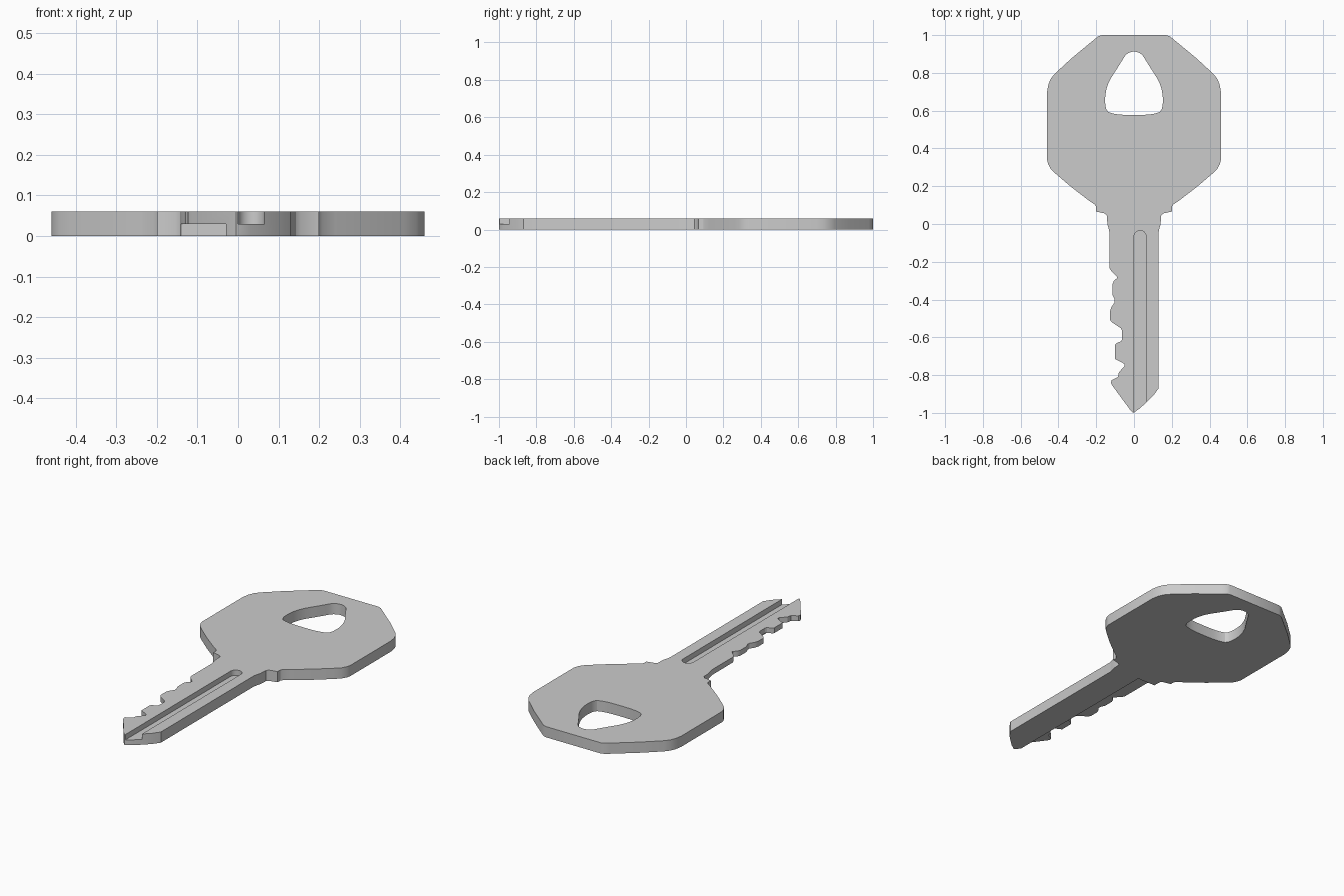
import bpy, bmesh, math

if "Cube" in bpy.data.objects:
    bpy.data.objects.remove(bpy.data.objects["Cube"])

THICK = 0.06


def prism(name, pts, z0, z1):
    """Extrude a closed 2D outline between two heights."""
    bm = bmesh.new()
    face = bm.faces.new([bm.verts.new((x, y, z0)) for x, y in pts])
    ext = bmesh.ops.extrude_face_region(bm, geom=[face])
    for v in ext["geom"]:
        if isinstance(v, bmesh.types.BMVert):
            v.co.z = z1
    bmesh.ops.recalc_face_normals(bm, faces=bm.faces)
    me = bpy.data.meshes.new(name)
    bm.to_mesh(me)
    bm.free()
    ob = bpy.data.objects.new(name, me)
    bpy.context.collection.objects.link(ob)
    return ob


def mirror(pts):
    return [(-x, y) for x, y in reversed(pts)]


def smooth(pts, rounds=2):
    """Corner cutting on a closed outline."""
    for _ in range(rounds):
        out = []
        for (ax, ay), (bx, by) in zip(pts, pts[1:] + pts[:1]):
            out += [(ax * .75 + bx * .25, ay * .75 + by * .25),
                    (ax * .25 + bx * .75, ay * .25 + by * .75)]
        pts = out
    return pts


# Head and shoulder, right half from top to blade
head = [(.17, 1), (.19, .993), (.21, .977), (.33, .878), (.42, .795), (.44, .77),
        (.453, .74), (.46, .70), (.46, .34), (.455, .318), (.44, .29), (.41, .262),
        (.33, .194), (.24, .125), (.208, .103), (.2, .09), (.2, .066),
        (.155, .056), (.143, .045), (.141, 0), (.134, -.025), (.13, -.045)]
# Blade tip and key cuts, running back up the left side
bit = [(.13, -.87), (.103, -.908), (.065, -.945), (.03, -.977), (0, -.998), (-.005, -1),
       (-.018, -.987), (-.115, -.855), (-.122, -.84), (-.118, -.827), (-.085, -.81),
       (-.08, -.785), (-.068, -.772), (-.05, -.752), (-.05, -.742), (-.065, -.732),
       (-.1, -.715), (-.1, -.64), (-.094, -.632), (-.068, -.62), (-.063, -.612),
       (-.063, -.565), (-.07, -.552), (-.118, -.52), (-.126, -.508), (-.126, -.46),
       (-.12, -.44), (-.103, -.415), (-.103, -.398), (-.114, -.375), (-.114, -.32),
       (-.106, -.3), (-.09, -.287), (-.09, -.278), (-.12, -.25), (-.13, -.232)]
key = prism("key", head + bit + mirror(head), 0, THICK)

# Rounded hanging hole
half = [(.035, .912), (.075, .845), (.15, .73), (.155, .60), (.105, .582), (.05, .577)]
hole = prism("hole_cutter", smooth(half + mirror(half)), -.1, .2)

# Round-ended groove on the upper face
arc = [(.0325 + .0325 * math.cos(a), -.0675 + .0325 * math.sin(a))
       for a in (math.pi * i / 12 for i in range(13))]
groove = prism("groove_cutter", arc + [(0, -1.1), (.065, -1.1)], .03, .2)

# Half-depth step milled along the cut side of the lower face
step = prism("step_cutter", [(-.3, 0), (-.03, 0), (-.03, -1.1), (-.3, -1.1)], -.1, .03)

for cutter in (hole, groove, step):
    cutter.hide_render = True
    cutter.hide_set(True)
    mod = key.modifiers.new(cutter.name, "BOOLEAN")
    mod.operation = "DIFFERENCE"
    mod.solver = "EXACT"
    mod.object = cutter

# Bake the cuts and smooth the rounded rims
bpy.context.view_layer.objects.active = key
key.select_set(True)
for mod in list(key.modifiers):
    bpy.ops.object.modifier_apply(modifier=mod.name)
for cutter in (hole, groove, step):
    bpy.data.objects.remove(cutter)
bpy.ops.object.shade_smooth_by_angle(angle=math.radians(30))
